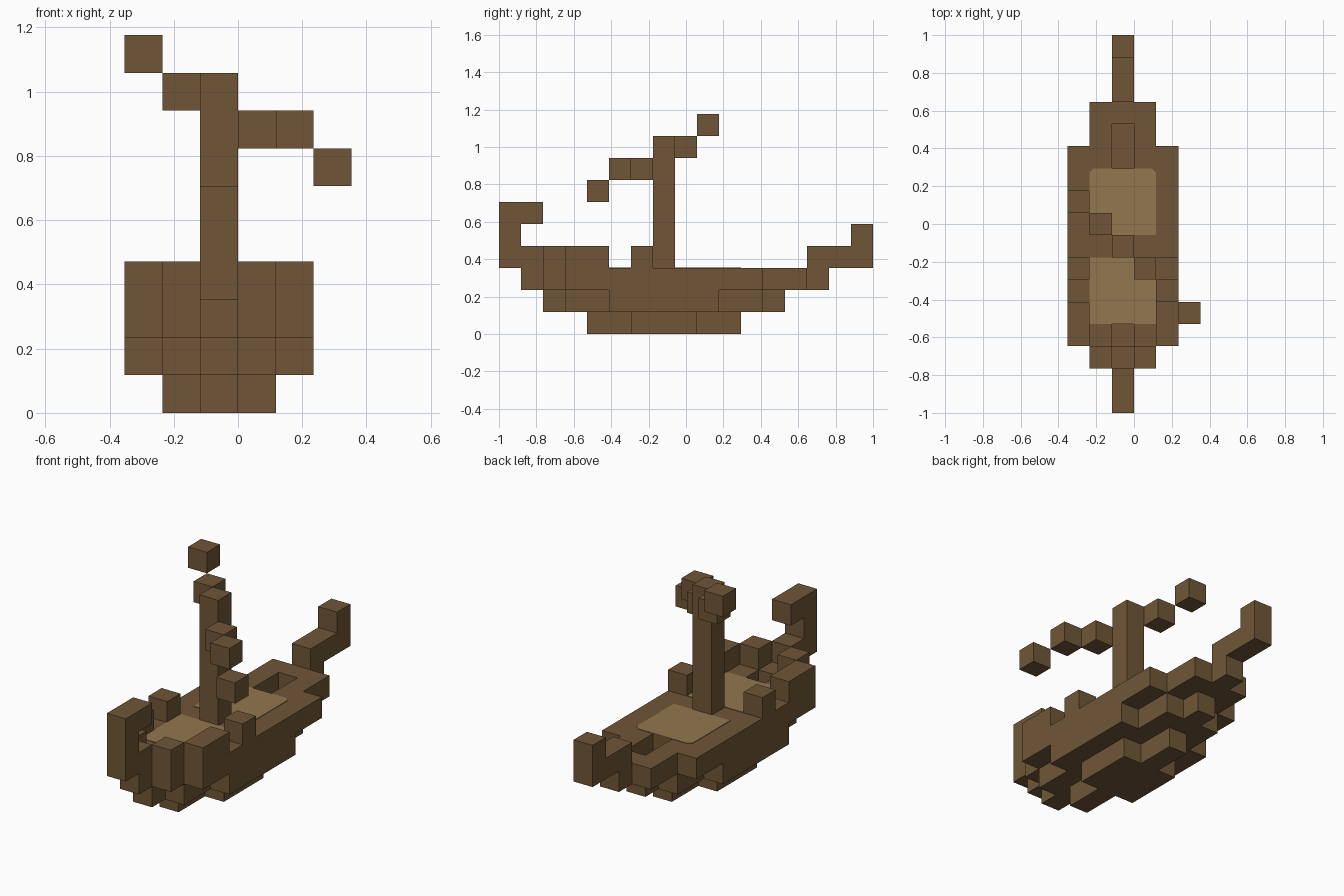
import bpy
import bmesh
from itertools import product
from mathutils import Vector

if "Cube" in bpy.data.objects:
    bpy.data.objects.remove(bpy.data.objects["Cube"])

S = 2 / 17                        # edge length of one block
ORIGIN = Vector((-3 * S, -1, 0))  # corner of the block grid


def material(name, rgb):
    mat = bpy.data.materials.new(name)
    mat.use_nodes = True
    mat.diffuse_color = (*rgb, 1)
    mat.node_tree.nodes["Principled BSDF"].inputs["Base Color"].default_value = (*rgb, 1)
    return mat


DARK_WOOD = material("dark_wood", (0.160, 0.094, 0.038))
LIGHT_WOOD = material("light_wood", (0.285, 0.187, 0.078))


def box(xs, ys, zs):
    """Block cells in inclusive (first, last) ranges; a single number is one cell."""
    spans = [r if isinstance(r, tuple) else (r, r) for r in (xs, ys, zs)]
    return set(product(*(range(a, b + 1) for a, b in spans)))


def finish(name, bm, mat):
    bmesh.ops.recalc_face_normals(bm, faces=bm.faces)
    mesh = bpy.data.meshes.new(name)
    bm.to_mesh(mesh)
    bm.free()
    mesh.materials.append(mat)
    bpy.context.collection.objects.link(bpy.data.objects.new(name, mesh))


def build_blocks(name, cells, filled):
    """Mesh only the block sides that touch open air."""
    bm = bmesh.new()
    for cell in sorted(cells):
        for axis, side in product(range(3), (0, 1)):
            near = list(cell)
            near[axis] += 2 * side - 1
            if tuple(near) in filled:
                continue
            u, v = (axis + 1) % 3, (axis + 2) % 3
            ring = [(0, 0), (1, 0), (1, 1), (0, 1)]
            corners = []
            for a, b in ring if side else ring[::-1]:
                p = Vector(cell)
                p[axis] += side
                p[u] += a
                p[v] += b
                corners.append(bm.verts.new(ORIGIN + p * S))
            bm.faces.new(corners)
    bmesh.ops.remove_doubles(bm, verts=bm.verts, dist=S / 100)
    finish(name, bm, DARK_WOOD)


# Hull layers, narrowing toward keel, bow and stern
keel = box(2, (4, 10), 0) | box((1, 3), (6, 8), 0)
bilge = box(2, (2, 12), 1) | box((1, 3), (3, 11), 1) | box((0, 4), (5, 9), 1)
deck = box(2, (1, 14), 2) | box((1, 3), (2, 13), 2) | box((0, 4), (3, 11), 2)
deck -= box(2, 3, 2) | box(2, (11, 12), 2)  # wells at both ends

# Raised bow rail and side blocks, mirrored about the centre column
rail = box(2, 1, 3)
for side in (-1, 1):
    rail |= box(2 + side, 2, 3)
    rail |= box(2 + 2 * side, (3, 4), 3) | box(2 + 2 * side, 6, 3)

# Slanted yard crossing the mast
yard = {(0, 9, 9), (1, 8, 8), (3, 6, 7), (4, 5, 7), (5, 4, 6)}

parts = {
    "hull": keel | bilge | deck,
    "bow_rail": rail,
    "bow_post": box(2, 0, (3, 5)) | box(2, 1, 5),
    "stern_post": box(2, (14, 16), 3) | box(2, 16, 4),
    "mast": box(2, 7, (3, 8)),
    "yard": yard,
}
filled = set().union(*parts.values())
for name, cells in parts.items():
    build_blocks(name, cells, filled)


# Light deck panels, fore and aft of the mast
def deck_panel(name, y0, y1, trim):
    x0, x1 = 1, 4
    outline = [(x0, y0), (x1, y0), (x1, y1 - trim), (x1 - trim, y1),
               (x0 + trim, y1), (x0, y1 - trim)]
    bm = bmesh.new()
    base = bm.faces.new([bm.verts.new(ORIGIN + Vector((x, y, 3)) * S) for x, y in outline])
    top = bmesh.ops.extrude_face_region(bm, geom=[base])["geom"]
    verts = [g for g in top if isinstance(g, bmesh.types.BMVert)]
    bmesh.ops.translate(bm, verts=verts, vec=(0, 0, 0.003))
    finish(name, bm, LIGHT_WOOD)


deck_panel("fore_deck_panel", 4, 7, 0.02)
deck_panel("aft_deck_panel", 8, 11, 0.2)
